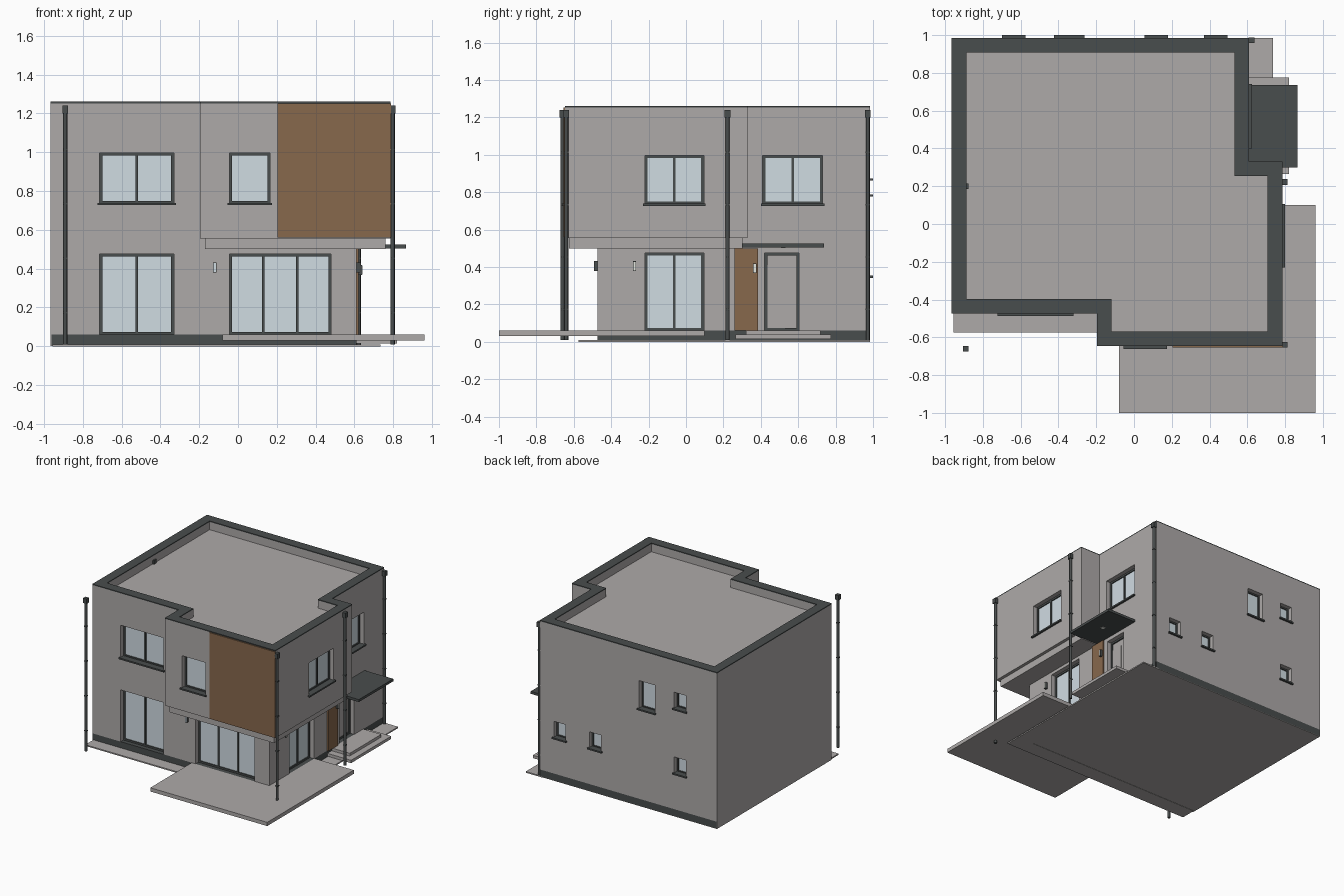
import bpy, bmesh

if "Cube" in bpy.data.objects:
    bpy.data.objects.remove(bpy.data.objects["Cube"])

def material(name, rgb):
    m = bpy.data.materials.new(name)
    m.diffuse_color = (*rgb, 1)
    m.use_nodes = True
    m.node_tree.nodes["Principled BSDF"].inputs["Base Color"].default_value = m.diffuse_color
    return m

WALL = material("warm_grey_render", (0.42, 0.4, 0.395))
DARK = material("anthracite", (0.066, 0.074, 0.074))
GLASS = material("pale_glass", (0.63, 0.715, 0.765))
WOOD = material("wood_cladding", (0.245, 0.138, 0.073))
LAMP = material("lamp_glow", (0.8, 0.82, 0.76))


def finish(name, bm, mat):
    bmesh.ops.recalc_face_normals(bm, faces=bm.faces)
    me = bpy.data.meshes.new(name)
    bm.to_mesh(me)
    bm.free()
    me.materials.append(mat)
    ob = bpy.data.objects.new(name, me)
    bpy.context.collection.objects.link(ob)
    return ob


def prism(bm, pts, z0, z1):
    lo = [bm.verts.new((x, y, z0)) for x, y in pts]
    hi = [bm.verts.new((x, y, z1)) for x, y in pts]
    n = len(pts)
    bm.faces.new(lo[::-1])
    bm.faces.new(hi)
    for i in range(n):
        j = (i + 1) % n
        bm.faces.new((lo[i], lo[j], hi[j], hi[i]))


def boxes(name, items, mat):
    """One object from boxes given as (x0, x1, y0, y1, z0, z1)."""
    bm = bmesh.new()
    for x0, x1, y0, y1, z0, z1 in items:
        prism(bm, [(x0, y0), (x1, y0), (x1, y1), (x0, y1)], z0, z1)
    return finish(name, bm, mat)


def boolean(ob, other, op):
    mod = ob.modifiers.new(op, 'BOOLEAN')
    mod.operation, mod.object, mod.solver = op, other, 'EXACT'
    dg = bpy.context.evaluated_depsgraph_get()
    me = bpy.data.meshes.new_from_object(ob.evaluated_get(dg))
    ob.modifiers.clear()
    ob.data = me
    me.materials.clear()
    me.materials.append(WALL)
    for p in me.polygons:
        p.material_index = 0
    bpy.data.objects.remove(other)


def on_wall(side, plane, u0, u1, d0, d1, z0, z1):
    """Box on a wall: u runs along it, d is the distance out of it."""
    if side == 'front':
        return (u0, u1, plane - d1, plane - d0, z0, z1)
    if side == 'back':
        return (u0, u1, plane + d0, plane + d1, z0, z1)
    return (plane + d0, plane + d1, u0, u1, z0, z1)


L, R1, R2 = -0.965, 0.61, 0.785      # left, ground right, upper right
B, F1, F2 = 0.985, -0.473, -0.647    # back, ground front, upper front
XS, YS = -0.197, 0.33                # ends of the overhanging volume
TOP = 1.252

# name, side, wall plane, u0, u1, z0, z1, panes, sill
WINDOWS = [
    ("upper_left", 'front', F1, -0.713, -0.33, 0.735, 0.996, 2, True),
    ("upper_middle", 'front', F2, -0.045, 0.165, 0.735, 0.996, 1, True),
    ("ground_left", 'front', F1, -0.713, -0.33, 0.06, 0.476, 2, False),
    ("ground_terrace", 'front', F1, -0.045, 0.48, 0.06, 0.476, 3, False),
    ("side_upper_front", 'right', R2, -0.22, 0.095, 0.735, 0.996, 2, True),
    ("side_upper_rear", 'right', R1, 0.41, 0.73, 0.735, 0.996, 2, True),
    ("side_ground", 'right', R1, -0.22, 0.095, 0.06, 0.476, 2, False),
    ("rear_tall", 'back', B, -0.413, -0.272, 0.785, 1.01, 1, True),
    ("rear_upper_small", 'back', B, -0.69, -0.585, 0.87, 1.0, 1, True),
    ("rear_ground_a", 'back', B, -0.69, -0.585, 0.35, 0.48, 1, True),
    ("rear_ground_b", 'back', B, 0.065, 0.17, 0.35, 0.48, 1, True),
    ("rear_ground_c", 'back', B, 0.38, 0.485, 0.35, 0.48, 1, True),
]
DOOR = ('right', R1, 0.42, 0.605)
DEPTH = 0.055        # depth of the openings
FACE = -0.035        # front of the frames

# House body: main block plus overhanging upper volume
body = boxes("house_walls", [(L, R1, F1, B, 0.06, TOP)], WALL)
boolean(body, boxes("overhang", [(XS, R2, F2, YS, 0.555, TOP)], WALL), 'UNION')

# Roof well behind the parapet
outer = [(L, B), (R1, B), (R1, YS), (R2, YS), (R2, F2), (XS, F2), (XS, F1), (L, F1)]
t = 0.077
inner = [(L + t, B - t), (R1 - t, B - t), (R1 - t, YS - t), (R2 - t, YS - t),
         (R2 - t, F2 + t), (XS + t, F2 + t), (XS + t, F1 + t), (L + t, F1 + t)]
bm = bmesh.new()
prism(bm, inner, 1.19, 1.35)
boolean(body, finish("roof_cutter", bm, WALL), 'DIFFERENCE')

# Window and door openings
cuts = [on_wall(s, p, a, b, -DEPTH, 0.05, z0 if sill else 0.04, z1)
        for _, s, p, a, b, z0, z1, _, sill in WINDOWS]
cuts.append(on_wall(*DOOR, -DEPTH, 0.05, 0.04, 0.476))
boolean(body, boxes("opening_cutter", cuts, WALL), 'DIFFERENCE')

# Parapet coping ring
bm = bmesh.new()
rings = [[bm.verts.new((x, y, z)) for x, y in pts]
         for pts, z in ((outer, TOP), (outer, 1.26), (inner, 1.26), (inner, TOP))]
for k in range(4):
    a, b = rings[k], rings[(k + 1) % 4]
    for i in range(8):
        j = (i + 1) % 8
        bm.faces.new((a[i], a[j], b[j], b[i]))
finish("parapet_coping", bm, DARK)


def frame_bars(s, p, a, b, z0, z1, panes, w=0.015):
    d0, d1 = -DEPTH, FACE
    bars = [on_wall(s, p, a, a + w, d0, d1, z0, z1),
            on_wall(s, p, b - w, b, d0, d1, z0, z1),
            on_wall(s, p, a + w, b - w, d0, d1, z1 - w, z1),
            on_wall(s, p, a + w, b - w, d0, d1, z0, z0 + w)]
    for k in range(1, panes):
        m = a + (b - a) * k / panes
        bars.append(on_wall(s, p, m - w / 2, m + w / 2, d0, d1, z0 + w, z1 - w))
    return bars


# Windows: frame, glass and sill
for name, s, p, a, b, z0, z1, panes, sill in WINDOWS:
    w = 0.014 if b - a > 0.2 else 0.011
    bars = frame_bars(s, p, a, b, z0, z1, panes, w)
    boxes(name + "_frame", bars, DARK)
    boxes(name + "_glass", [on_wall(s, p, a + 0.005, b - 0.005, -DEPTH, FACE - 0.008,
                                    z0 + 0.005, z1 - 0.005)], GLASS)
    if sill:
        boxes(name + "_sill", [on_wall(s, p, a + 0.001, b - 0.001, FACE, 0, z0 - 0.004, z0 + 0.004),
                               on_wall(s, p, a - 0.01, b + 0.01, 0, 0.015,
                                       z0 - 0.008, z0 + 0.004)], DARK)

# Entrance door with raised panel
boxes("door_frame", frame_bars(*DOOR, 0.06, 0.476, 1), DARK)
boxes("door_leaf", [on_wall(*DOOR, -DEPTH, FACE - 0.01, 0.065, 0.47),
                    on_wall('right', R1, 0.435, 0.53, FACE - 0.01, FACE - 0.004, 0.075, 0.41)], WALL)

# Wood cladding
boxes("front_cladding", [(0.203, R2 + 0.003, F2 - 0.008, F2, 0.56, TOP)], WOOD)
boxes("entrance_cladding", [(R1, R1 + 0.012, 0.26, 0.385, 0.06, 0.5)], WOOD)

# Soffit slab below the overhang
boxes("overhang_soffit", [(-0.17, 0.76, -0.625, 0.305, 0.5, 0.555)], WALL)

# Plinth, with the render carried down on the left side, and base slab
boxes("plinth", [(L + 0.004, R1, F1, B, 0.006, 0.06)], DARK)
boxes("left_wall_foot", [(L, L + 0.004, F1, B, 0.006, 0.06)], WALL)
boxes("base_slab", [(L, R1, F1, B, 0.002, 0.006)], WALL)

# Ground slabs: paving strips, terrace and entrance steps
boxes("paving_strip", [(-0.955, 0.735, -0.575, F1 + 0.02, 0, 0.01),
                       (R1 - 0.02, 0.735, F1 + 0.02, B, 0, 0.01)], WALL)
boxes("terrace", [(-0.08, 0.96, -1.0, F1, 0.03, 0.06),
                  (R1, 0.96, F1, 0.1, 0.03, 0.06)], WALL)
boxes("entrance_steps", [(R1, 0.82, 0.265, 0.775, 0.015, 0.038),
                         (R1, 0.77, 0.32, 0.72, 0.038, 0.06)], WALL)

# Entrance canopy with downlight
boxes("entrance_canopy", [(R1, 0.865, 0.3, 0.737, 0.505, 0.525)], DARK)
boxes("canopy_light", [(0.722, 0.748, 0.507, 0.533, 0.503, 0.505)], LAMP)

# Wall lamps
for i, (s, p, u, z) in enumerate((('front', F1, -0.12, 0.405), ('right', R1, -0.275, 0.405),
                                  ('right', R1 + 0.012, 0.368, 0.393))):
    boxes(f"wall_lamp_{i}", [on_wall(s, p, u - 0.009, u + 0.009, 0, 0.018, z - 0.026, z + 0.026)], DARK)
    boxes(f"wall_lamp_glass_{i}", [on_wall(s, p, u - 0.0065, u + 0.0065, 0.018, 0.02,
                                           z - 0.023, z + 0.023)], LAMP if i else GLASS)

# Downpipes with hopper heads and brackets
for i, (x, y) in enumerate(((-0.89, -0.66), (0.797, -0.64), (0.797, 0.222), (0.622, 0.972))):
    bpy.ops.mesh.primitive_cylinder_add(vertices=16, radius=0.0105, depth=1.2, location=(x, y, 0.61))
    pipe = bpy.context.object
    pipe.name = f"downpipe_{i}"
    pipe.data.materials.append(DARK)
    bpy.ops.object.shade_smooth_by_angle()
    h, c = 0.015, 0.0112
    boxes(f"pipe_fittings_{i}", [(x - h, x + h, y - h, y + h, 1.2, 1.24)] +
          [(x - c, x + c, y - c, y + c, z, z + 0.007) for z in (0.17, 0.45, 0.73, 1.01)], DARK)

# Roof overflow outlet on the left parapet
boxes("roof_outlet", [(L + t, L + t + 0.012, 0.185, 0.215, 1.19, 1.22)], DARK)
